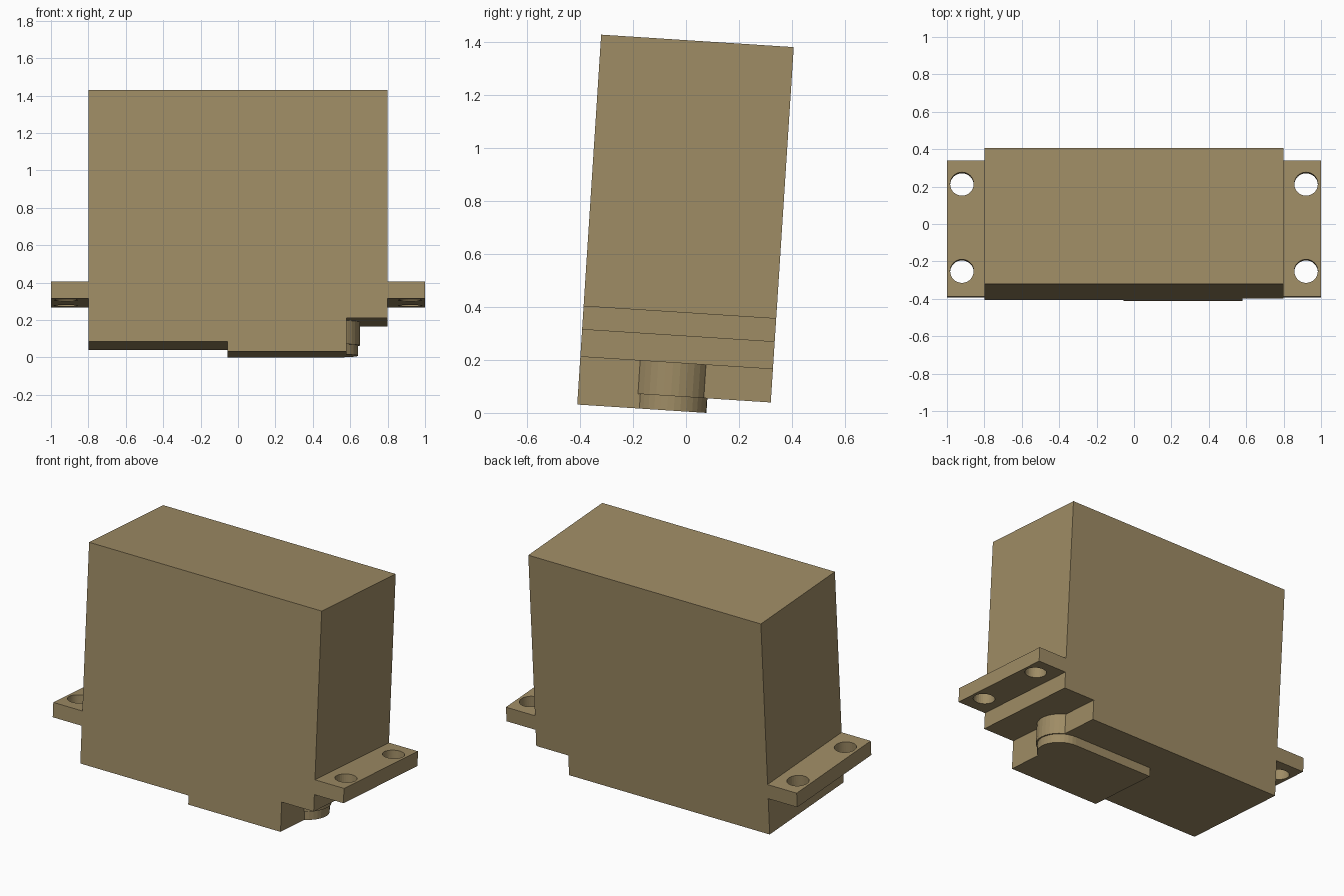
import bpy, bmesh, math
from mathutils import Matrix, Vector

if "Cube" in bpy.data.objects:
    bpy.data.objects.remove(bpy.data.objects["Cube"])

TAN = (0.345, 0.262, 0.13, 1)
tan = bpy.data.materials.new("tan_plastic")
tan.use_nodes = True
tan.diffuse_color = TAN
tan.node_tree.nodes["Principled BSDF"].inputs["Base Color"].default_value = TAN

# The whole unit leans slightly backwards
TILT = Matrix.Rotation(math.radians(-3.7), 4, 'X')
FRONT, BACK = -0.412, 0.317


def prism(name, points, direction):
    """Extrude a closed outline along a direction."""
    bm = bmesh.new()
    face = bm.faces.new([bm.verts.new(p) for p in points])
    out = bmesh.ops.extrude_face_region(bm, geom=[face])
    moved = [v for v in out["geom"] if isinstance(v, bmesh.types.BMVert)]
    bmesh.ops.translate(bm, verts=moved, vec=Vector(direction))
    bmesh.ops.recalc_face_normals(bm, faces=bm.faces)
    mesh = bpy.data.meshes.new(name)
    bm.to_mesh(mesh)
    bm.free()
    mesh.materials.append(tan)
    obj = bpy.data.objects.new(name, mesh)
    bpy.context.collection.objects.link(obj)
    obj.matrix_world = TILT
    return obj


def arc(cx, cy, r, start, end, steps, z):
    return [(cx + r * math.cos(a), cy + r * math.sin(a), z)
            for a in (start + (end - start) * i / steps for i in range(steps + 1))]


def circle(cx, cy, r, z, sides=32):
    return arc(cx, cy, r, 0, 2 * math.pi, sides, z)[:-1]


# Housing with mounting ears and the corner notch, in one outline
outline = [(-0.8, 0.06), (0.58, 0.06), (0.58, 0.186), (0.8, 0.186),
           (0.8, 0.289), (1, 0.289), (1, 0.379), (0.8, 0.379),
           (0.8, 1.405), (-0.8, 1.405), (-0.8, 0.379), (-1, 0.379),
           (-1, 0.289), (-0.8, 0.289)]
housing = prism("housing", [(x, FRONT, z) for x, z in outline],
                (0, BACK - FRONT, 0))

# Screw holes through the ears
for x in (-0.92, 0.92):
    for y in (-0.277, 0.19):
        cutter = prism("hole_cutter", circle(x, y, 0.063, 0.24), (0, 0, 0.2))
        cutter.hide_render = True
        cutter.hide_viewport = True
        cutter.display_type = 'WIRE'
        cut = housing.modifiers.new("screw_hole", 'BOOLEAN')
        cut.object = cutter
        cut.solver = 'EXACT'

# Round boss standing in the notch
CX, CY = 0.505, -0.061
prism("output_boss", circle(CX, CY, 0.146, 0.06), (0, 0, 0.126))

# Raised base plate, rounded around the boss
R = 0.138
start = -math.acos((0.58 - CX) / R)
plate = [(-0.055, FRONT, 0.005), (0.58, FRONT, 0.005)]
plate += arc(CX, CY, R, start, math.pi / 2, 14, 0.005)
plate.append((-0.055, CY + R, 0.005))
prism("base_plate", plate, (0, 0, 0.055))
